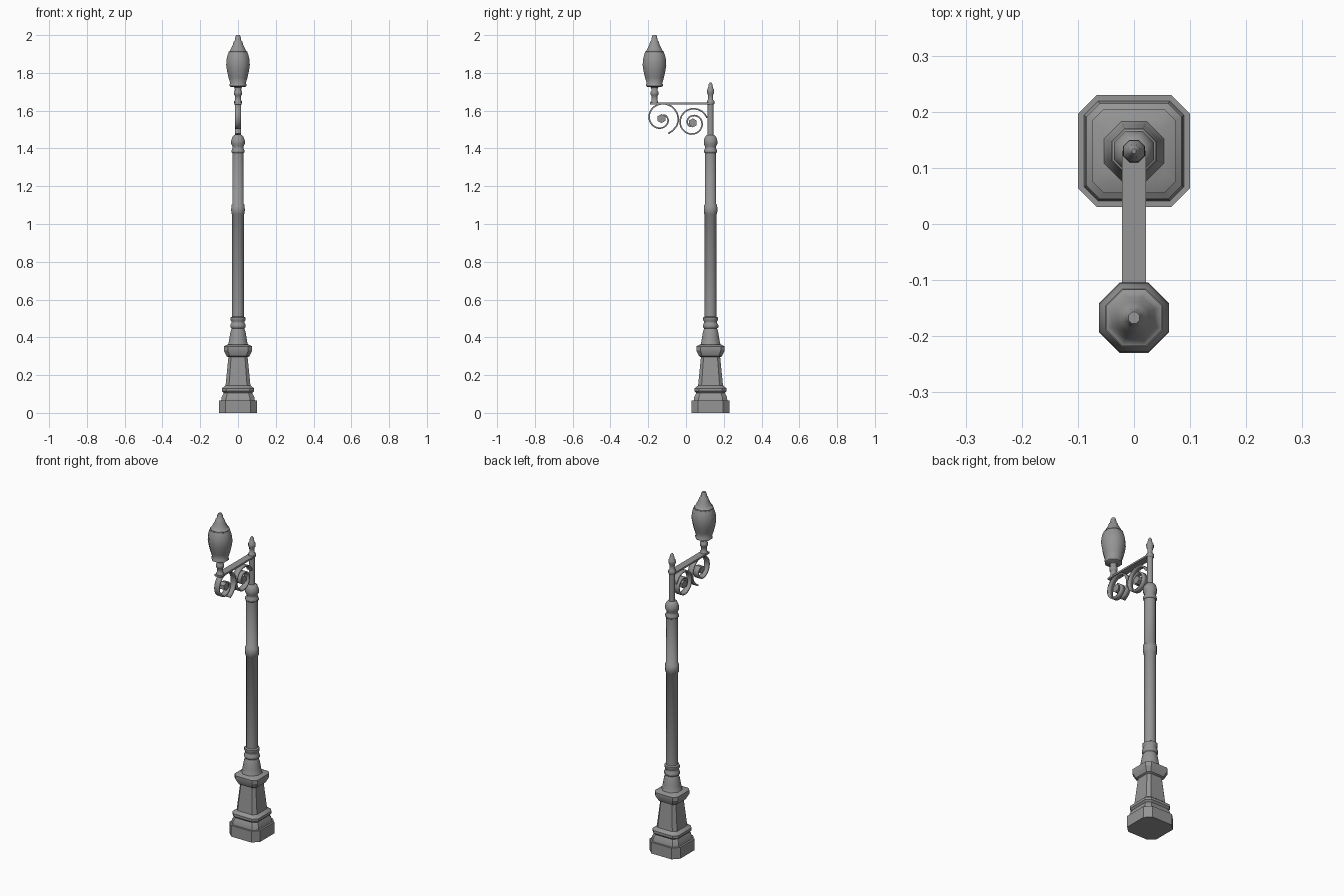
import bpy, bmesh, math
from mathutils import Vector

cube = bpy.data.objects.get("Cube")
if cube:
    bpy.data.objects.remove(cube, do_unlink=True)

metal = bpy.data.materials.new("grey_metal")
metal.use_nodes = True
GREY = (0.3, 0.3, 0.3, 1)
metal.diffuse_color = GREY
metal.node_tree.nodes["Principled BSDF"].inputs["Base Color"].default_value = GREY

POLE_Y, LAMP_Y = 0.13, -0.167
REGULAR = 2 - math.sqrt(2)      # corner cut that makes a regular octagon


def finish(bm, name, angle):
    bmesh.ops.recalc_face_normals(bm, faces=bm.faces)
    mesh = bpy.data.meshes.new(name)
    bm.to_mesh(mesh)
    bm.free()
    mesh.materials.append(metal)
    obj = bpy.data.objects.new(name, mesh)
    bpy.context.collection.objects.link(obj)
    bpy.ops.object.select_all(action='DESELECT')
    obj.select_set(True)
    bpy.context.view_layer.objects.active = obj
    bpy.ops.object.shade_smooth_by_angle(angle=math.radians(angle))
    return obj


def octagon_stack(name, y, profile, cut=REGULAR, angle=50):
    """Skin eight-sided rings given as (half width, height)."""
    bm = bmesh.new()
    rings = []
    for h, z in profile:
        k = h * (1 - cut)
        pts = [(h, -k), (h, k), (k, h), (-k, h), (-h, k), (-h, -k), (-k, -h), (k, -h)]
        rings.append([bm.verts.new((px, y + py, z)) for px, py in pts])
    for a, b in zip(rings, rings[1:]):
        for i in range(8):
            j = (i + 1) % 8
            bm.faces.new((a[i], a[j], b[j], b[i]))
    bm.faces.new(rings[0])
    bm.faces.new(rings[-1])
    return finish(bm, name, angle)


def box(name, center, size):
    bm = bmesh.new()
    bmesh.ops.create_cube(bm, size=1)
    for v in bm.verts:
        v.co = Vector(a * b for a, b in zip(v.co, size)) + Vector(center)
    return finish(bm, name, 30)


def scroll(name, center, start, turns, r0, r1, lead=()):
    """Flat ribbon winding inward, ending in a small boss."""
    cy, cz = center
    steps = 36
    path = list(lead)
    for i in range(steps + 1):
        t = i / steps
        a = math.radians(start + 360 * turns * t)
        r = r0 + (r1 - r0) * t ** 1.2
        path.append((cy + r * math.cos(a), cz + r * math.sin(a)))
    bm = bmesh.new()
    rows = [[bm.verts.new((x, y, z)) for x in (-0.016, 0.016)] for y, z in path]
    for a, b in zip(rows, rows[1:]):
        bm.faces.new((a[0], a[1], b[1], b[0]))
    obj = finish(bm, name, 50)
    solid = obj.modifiers.new("thickness", 'SOLIDIFY')
    solid.thickness = 0.008
    solid.offset = 0
    # six-sided boss at the heart of the scroll
    bm = bmesh.new()
    bmesh.ops.create_cone(bm, cap_ends=True, segments=6, radius1=0.024,
                          radius2=0.024, depth=0.03)
    for v in bm.verts:
        v.co = (v.co.z, cy + v.co.x, cz + v.co.y)
    finish(bm, name + "_boss", 30)


# Pedestal
octagon_stack("plinth", POLE_Y, [(0.1, 0), (0.1, 0.066)], cut=0.34, angle=30)
octagon_stack("pedestal", POLE_Y, [
    (0.089, 0.066), (0.086, 0.085), (0.076, 0.105), (0.085, 0.115), (0.085, 0.13),
    (0.074, 0.138), (0.066, 0.145), (0.051, 0.295), (0.06, 0.3), (0.075, 0.33),
    (0.075, 0.352), (0.055, 0.362)], cut=0.28, angle=30)

# Bell and rings at the foot of the post
octagon_stack("post_foot", POLE_Y, [
    (0.057, 0.352), (0.05, 0.37), (0.045, 0.4), (0.04, 0.43), (0.034, 0.447),
    (0.041, 0.453), (0.041, 0.465), (0.035, 0.475), (0.035, 0.485), (0.039, 0.49),
    (0.039, 0.505), (0.031, 0.51)])

# Post with its middle band
octagon_stack("post", POLE_Y, [
    (0.031, 0.505), (0.031, 1.05), (0.035, 1.055), (0.036, 1.075), (0.035, 1.1),
    (0.03, 1.105), (0.03, 1.38)])

# Collar, slim upper post and finial
octagon_stack("collar", POLE_Y, [
    (0.03, 1.375), (0.035, 1.38), (0.035, 1.39), (0.028, 1.4), (0.029, 1.41),
    (0.036, 1.425), (0.036, 1.44), (0.031, 1.458), (0.022, 1.47), (0.016, 1.472)])
octagon_stack("upper_post", POLE_Y, [(0.016, 1.465), (0.016, 1.64)])
octagon_stack("finial", POLE_Y, [
    (0.016, 1.63), (0.02, 1.636), (0.02, 1.65), (0.013, 1.658), (0.014, 1.685),
    (0.019, 1.695), (0.019, 1.71), (0.013, 1.72), (0.01, 1.74), (0.004, 1.75)])

# Arm with two scrolls beneath
box("arm", (0, -0.03, 1.638), (0.042, 0.32, 0.01))
scroll("inner_scroll", (0.036, 1.535), 20, 1.6, 0.08, 0.022)
scroll("outer_scroll", (-0.13, 1.558), -10, 1.2, 0.09, 0.022,
       lead=[(-0.093, 1.479), (-0.07, 1.495), (-0.05, 1.518)])

# Lamp: socket, globe and cap
octagon_stack("lamp_socket", LAMP_Y, [
    (0.02, 1.633), (0.02, 1.648), (0.016, 1.653), (0.016, 1.68), (0.021, 1.685),
    (0.021, 1.7), (0.016, 1.706), (0.018, 1.722), (0.034, 1.73)])
octagon_stack("lamp_globe", LAMP_Y, [
    (0.036, 1.725), (0.044, 1.73), (0.044, 1.74), (0.041, 1.745), (0.05, 1.775),
    (0.058, 1.81), (0.0625, 1.84), (0.061, 1.87), (0.055, 1.895), (0.051, 1.905)])
octagon_stack("lamp_cap", LAMP_Y, [
    (0.05, 1.9), (0.05, 1.912), (0.045, 1.914), (0.037, 1.93), (0.027, 1.95),
    (0.023, 1.965), (0.017, 1.972), (0.014, 1.99), (0.01, 2.0)])
